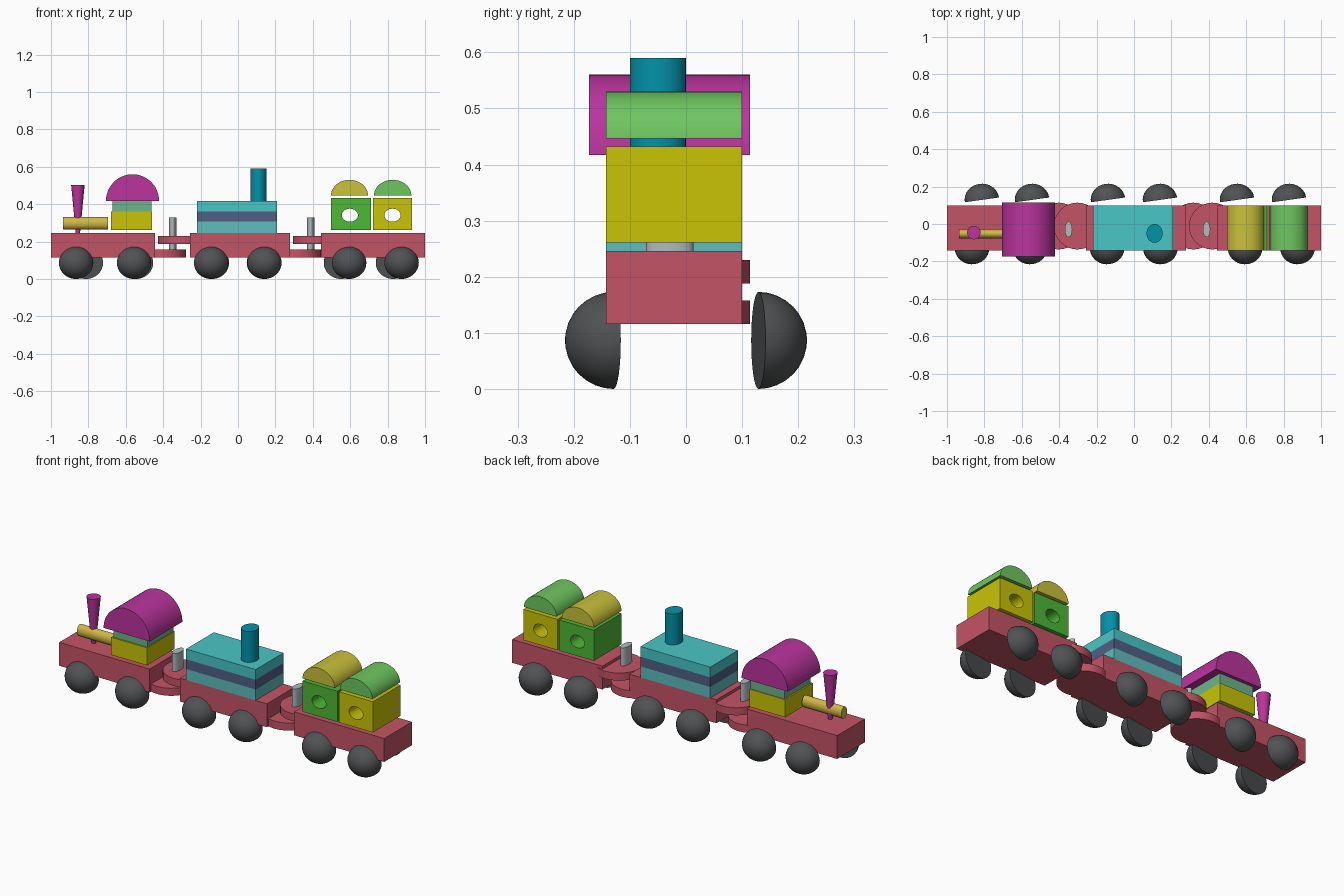
import bpy, bmesh
from math import radians, pi, cos, sin
from mathutils import Matrix, Vector

if "Cube" in bpy.data.objects:
    bpy.data.objects.remove(bpy.data.objects["Cube"])

Y0, Y1 = -0.143, 0.10          # side limits shared by all wagon bodies
YC = (Y0 + Y1) / 2
COLORS = {                     # as seen on screen; made linear in finish()
    "red": (0.67, 0.29, 0.35), "dark": (0.28, 0.285, 0.29), "yellow": (0.69, 0.67, 0.05),
    "ochre": (0.69, 0.66, 0.21), "green": (0.27, 0.63, 0.2), "leaf": (0.38, 0.68, 0.33),
    "sage": (0.38, 0.62, 0.47), "magenta": (0.64, 0.19, 0.54), "teal": (0.26, 0.68, 0.68),
    "pale_teal": (0.33, 0.65, 0.65), "navy": (0.28, 0.33, 0.45), "blue": (0.04, 0.5, 0.58),
    "brass": (0.72, 0.63, 0.24), "steel": (0.6, 0.64, 0.65),
}
mats = {}


def finish(name, bm, color, smooth=True):
    bmesh.ops.recalc_face_normals(bm, faces=bm.faces)
    me = bpy.data.meshes.new(name)
    bm.to_mesh(me)
    bm.free()
    ob = bpy.data.objects.new(name, me)
    bpy.context.collection.objects.link(ob)
    if color:
        if color not in mats:
            mats[color] = bpy.data.materials.new(color)
            mats[color].diffuse_color = (*[(c / 0.88) ** 2.2 for c in COLORS[color]], 1)
        me.materials.append(mats[color])
    bpy.ops.object.select_all(action='DESELECT')
    bpy.context.view_layer.objects.active = ob
    ob.select_set(True)
    if smooth:
        bpy.ops.object.shade_smooth_by_angle(angle=radians(30))
    return ob


def box(name, x, z, color, y=(Y0, Y1)):
    bm = bmesh.new()
    lo, hi = Vector((x[0], y[0], z[0])), Vector((x[1], y[1], z[1]))
    m = Matrix.Translation((lo + hi) / 2) @ Matrix.Diagonal((*(hi - lo), 1))
    bmesh.ops.create_cube(bm, size=1, matrix=m)
    return finish(name, bm, color, False)


def rod(name, center, length, ra, rb, color, axis='Z', taper=1.0, seg=32):
    """Elliptical cylinder; ra, rb are the radii across the axis."""
    bm = bmesh.new()
    turn = {'Z': Matrix(), 'X': Matrix.Rotation(pi / 2, 4, 'Y'),
            'Y': Matrix.Rotation(pi / 2, 4, 'X')}[axis]
    m = Matrix.Translation(center) @ turn @ Matrix.Diagonal((ra, rb, length, 1))
    bmesh.ops.create_cone(bm, cap_ends=True, segments=seg, radius1=taper, radius2=1,
                          depth=1, matrix=m)
    return finish(name, bm, color)


def arch_roof(name, x, z, y, color, seg=24):
    bm = bmesh.new()
    cx, rx = (x[0] + x[1]) / 2, (x[1] - x[0]) / 2
    pts = [(cx + rx * cos(pi * i / seg), y[0], z[0] + (z[1] - z[0]) * sin(pi * i / seg))
           for i in range(seg + 1)]
    f = bm.faces.new([bm.verts.new(p) for p in pts])
    ext = bmesh.ops.extrude_face_region(bm, geom=[f])
    bmesh.ops.translate(bm, vec=(0, y[1] - y[0], 0),
                        verts=[v for v in ext["geom"] if isinstance(v, bmesh.types.BMVert)])
    return finish(name, bm, color)


def wheel(name, x, y, turn):
    """Half-ball wheel, slightly skewed about the vertical."""
    bm = bmesh.new()
    bmesh.ops.create_uvsphere(bm, u_segments=32, v_segments=16, radius=0.0865)
    bmesh.ops.bisect_plane(bm, geom=bm.verts[:] + bm.edges[:] + bm.faces[:],
                           plane_co=(0, 0, 0), plane_no=(0, 0, -1), clear_outer=True)
    bmesh.ops.holes_fill(bm, edges=[e for e in bm.edges if e.is_boundary])
    m = (Matrix.Translation((x, y, 0.0865)) @ Matrix.Diagonal((1.07, 1, 1, 1))
         @ Matrix.Rotation(radians(turn), 4, 'Z') @ Matrix.Rotation(pi / 2, 4, 'X'))
    bm.transform(m)
    return finish(name, bm, "dark")


# wagon beds
for i, x in enumerate([(-1, -0.444), (-0.257, 0.278), (0.444, 1)]):
    box(f"wagon_bed_{i + 1}", x, (0.116, 0.246), "red")

# couplings: upper and lower discs with a pin through each pair
for i, (xu, xl, xp) in enumerate([(-0.303, -0.403, -0.35), (0.419, 0.318, 0.388)]):
    rod(f"upper_coupling_{i + 1}", (xu, -0.011, 0.209), 0.042, 0.125, 0.125, "red")
    rod(f"lower_coupling_{i + 1}", (xl, -0.011, 0.137), 0.042, 0.125, 0.125, "red")
    rod(f"coupling_pin_{i + 1}", (xp, -0.029, 0.224), 0.212, 0.02, 0.042, "steel")

# wheels
for i, x in enumerate([-0.866, -0.556, -0.144, 0.141, 0.594, 0.874]):
    wheel(f"front_wheel_{i + 1}", x, -0.129, 8.5)
for i, x in enumerate([-0.813, -0.545, -0.139, 0.139, 0.551, 0.829]):
    wheel(f"back_wheel_{i + 1}", x, 0.129, 188.5)

# engine: cab, roof, boiler, funnel
box("cab_base", (-0.68, -0.46), (0.262, 0.36), "yellow")
box("cab_top", (-0.672, -0.463), (0.36, 0.42), "sage", (-0.135, 0.095))
arch_roof("cab_roof", (-0.706, -0.422), (0.417, 0.56), (-0.173, 0.114), "magenta")
rod("boiler", (-0.815, -0.053, 0.298), 0.242, 0.033, 0.025, "brass", 'X')
rod("funnel", (-0.856, -0.046, 0.374), 0.258, 0.036, 0.036, "magenta", taper=0.32)

# middle wagon: three stacked slabs and a chimney
for i, (z0, z1, c) in enumerate([(0.246, 0.307, "pale_teal"), (0.307, 0.361, "navy"),
                                 (0.361, 0.418, "teal")]):
    box(f"stacked_slab_{i + 1}", (-0.219, 0.209), (z0, z1), c)
rod("chimney", (0.11, -0.05, 0.504), 0.172, 0.043, 0.05, "blue")

# last wagon: two pierced blocks with arched roofs
for i, (x, hx, rx, c, rc) in enumerate([
        ((0.497, 0.711), 0.598, (0.497, 0.695), "green", "ochre"),
        ((0.722, 0.93), 0.826, (0.727, 0.927), "yellow", "leaf")]):
    block = box(f"pierced_block_{i + 1}", x, (0.261, 0.432), c)
    cutter = rod(f"hole_cutter_{i + 1}", (hx, YC, 0.341), 0.5, 0.043, 0.035, None, 'Y')
    cutter.hide_render = True
    mod = block.modifiers.new("hole", 'BOOLEAN')
    mod.operation, mod.solver, mod.object = 'DIFFERENCE', 'EXACT', cutter
    bpy.ops.object.select_all(action='DESELECT')
    bpy.context.view_layer.objects.active = block
    block.select_set(True)
    bpy.ops.object.modifier_apply(modifier="hole")
    bpy.data.objects.remove(cutter)
    bpy.ops.object.shade_smooth_by_angle(angle=radians(30))
    arch_roof(f"block_roof_{i + 1}", rx, (0.446, 0.53), (Y0, Y1), rc)

for m in bpy.data.materials:
    if m.users and not m.is_grease_pencil:
        m.use_nodes = True
        m.node_tree.nodes["Principled BSDF"].inputs["Base Color"].default_value = m.diffuse_color
